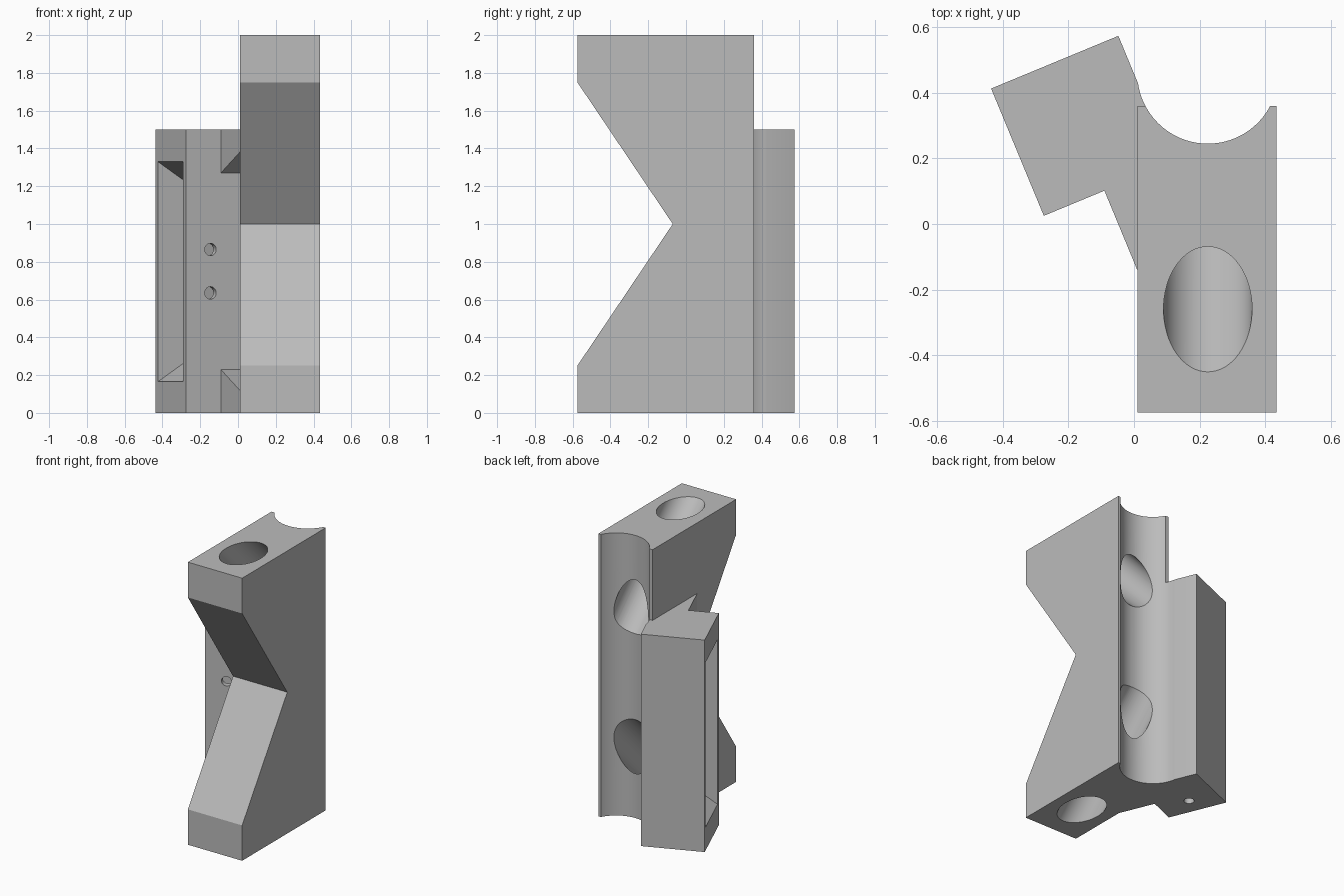
import bpy, bmesh, math
from mathutils import Vector, Matrix

if "Cube" in bpy.data.objects:
    bpy.data.objects.remove(bpy.data.objects["Cube"], do_unlink=True)

grey = bpy.data.materials.new("plain grey")
grey.use_nodes = True
colour = (0.5, 0.5, 0.5, 1)
grey.diffuse_color = colour
grey.node_tree.nodes["Principled BSDF"].inputs["Base Color"].default_value = colour

# Turned frame of the side block: u along its front, v along its depth
TURN = math.radians(22.5)
CORNER = Vector((-0.275, 0.025, 0))
U = Vector((math.cos(TURN), math.sin(TURN), 0))
V = Vector((-math.sin(TURN), math.cos(TURN), 0))
Z = Vector((0, 0, 1))


def at(u, v, z):
    return CORNER + U * u + V * v + Z * z


def finish(name, bm):
    bmesh.ops.recalc_face_normals(bm, faces=bm.faces)
    mesh = bpy.data.meshes.new(name)
    bm.to_mesh(mesh)
    bm.free()
    mesh.materials.append(grey)
    ob = bpy.data.objects.new(name, mesh)
    bpy.context.scene.collection.objects.link(ob)
    return ob


def prism(name, points, sweep):
    bm = bmesh.new()
    face = bm.faces.new([bm.verts.new(p) for p in points])
    new = bmesh.ops.extrude_face_region(bm, geom=[face])["geom"]
    bmesh.ops.translate(bm, vec=sweep, verts=[g for g in new if isinstance(g, bmesh.types.BMVert)])
    return finish(name, bm)


def rod(name, start, end, radius, sides=64):
    start, end = Vector(start), Vector(end)
    axis = end - start
    bm = bmesh.new()
    place = Matrix.Translation((start + end) / 2) @ axis.to_track_quat("Z", "Y").to_matrix().to_4x4()
    bmesh.ops.create_cone(bm, cap_ends=True, segments=sides, radius1=radius,
                          radius2=radius, depth=axis.length, matrix=place)
    return finish(name, bm)


def combine(base, tool, operation):
    mod = base.modifiers.new(operation.lower(), "BOOLEAN")
    mod.object, mod.operation, mod.solver = tool, operation, "EXACT"
    bpy.context.view_layer.objects.active = base
    bpy.ops.object.modifier_apply(modifier=mod.name)
    bpy.data.objects.remove(tool, do_unlink=True)


# Tall body with a V notch in the front
LEFT, RIGHT, BACK, FRONT = 0.01, 0.435, 0.36, -0.575
profile = [(BACK, 0), (FRONT, 0), (FRONT, 0.25), (-0.07, 1), (FRONT, 1.75), (FRONT, 2), (BACK, 2)]
body = prism("bracket_body", [(LEFT, y, z) for y, z in profile], (RIGHT - LEFT, 0, 0))

# Turned side block
SIZE, HEIGHT = 0.42, 1.5
square = [(0, 0), (SIZE, 0), (SIZE, SIZE), (0, SIZE)]
combine(body, prism("side_block", [at(u, v, 0) for u, v in square], Z * HEIGHT), "UNION")

# Gusset tabs at the top and bottom of the inner corner
tab = [(0.05, 0.25), (-0.26, 0.12), (-0.26, 0), (0.05, 0)]
for flip in (False, True):
    pts = [at(0.2, v, HEIGHT - z if flip else z) for v, z in tab]
    combine(body, prism("corner_tab", pts, U * 0.12), "UNION")

# Round groove down the back
combine(body, rod("groove", (0.225, 0.46, -0.2), (0.225, 0.46, 2.2), 0.215, 96), "DIFFERENCE")

# Slanted bolt holes from the ends into the groove
for end, inward in ((2, -1), (0, 1)):
    start = (0.225, -0.56, end - 0.3 * inward)
    stop = (0.225, 0.54, end + 0.8 * inward)
    combine(body, rod("bolt_hole", start, stop, 0.135), "DIFFERENCE")

# Tapered pocket in the outer side of the block
DEPTH, SLOPE = 0.24, 0.666
low, high = 0.165, 1.33
outline = [(-0.04, low - 0.04 * SLOPE), (DEPTH, low + DEPTH * SLOPE),
           (DEPTH, high - DEPTH * SLOPE), (-0.04, high + 0.04 * SLOPE)]
combine(body, prism("pocket", [at(u, 0.04, z) for u, z in outline], V * 0.35), "DIFFERENCE")

# Small screw holes in the front and bottom of the block
for z in (0.635, 0.865):
    combine(body, rod("screw_hole", at(0.14, -0.1, z), at(0.14, 0.2, z), 0.033, 32), "DIFFERENCE")
combine(body, rod("bottom_hole", at(0.13, 0.215, -0.1), at(0.13, 0.215, 0.5), 0.033, 32), "DIFFERENCE")

# Smooth the round surfaces and keep the edges crisp
bpy.ops.object.select_all(action="DESELECT")
body.select_set(True)
bpy.context.view_layer.objects.active = body
bpy.ops.object.shade_smooth_by_angle(angle=math.radians(20))
